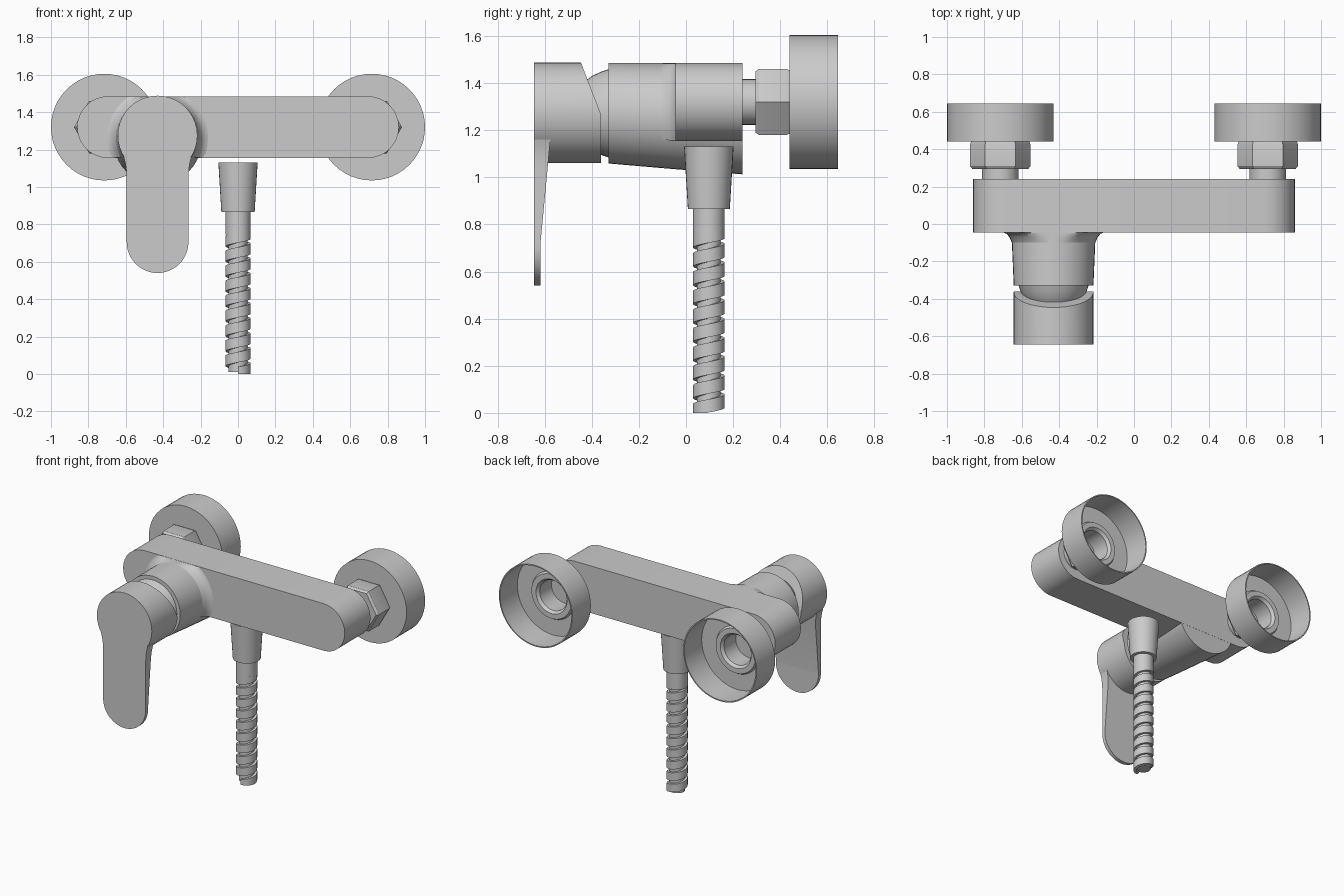
import bpy, bmesh
from math import sin, cos, pi, radians

if "Cube" in bpy.data.objects:
    bpy.data.objects.remove(bpy.data.objects["Cube"], do_unlink=True)

metal = bpy.data.materials.new("satin grey metal")
metal.use_nodes = True
GREY = (0.6, 0.6, 0.6, 1)
metal.diffuse_color = GREY
metal.node_tree.nodes["Principled BSDF"].inputs["Base Color"].default_value = GREY


def loft(name, rings, caps=(True, True), cut=None):
    """Skin equal-length rings of points, with optional end caps and a plane cut."""
    bm = bmesh.new()
    rows = [[bm.verts.new(p) for p in ring] for ring in rings]
    for a, b in zip(rows, rows[1:]):
        for i in range(len(a)):
            j = (i + 1) % len(a)
            bm.faces.new((a[i], a[j], b[j], b[i]))
    for row, wanted in zip((rows[0], rows[-1]), caps):
        if wanted:
            bm.faces.new(row)
    bmesh.ops.remove_doubles(bm, verts=bm.verts, dist=1e-5)
    if cut:
        geom = bm.verts[:] + bm.edges[:] + bm.faces[:]
        res = bmesh.ops.bisect_plane(bm, geom=geom, plane_co=cut[0],
                                     plane_no=cut[1], clear_outer=True)
        edges = [e for e in res["geom_cut"] if isinstance(e, bmesh.types.BMEdge)]
        bmesh.ops.contextual_create(bm, geom=edges)
    bmesh.ops.recalc_face_normals(bm, faces=bm.faces)
    mesh = bpy.data.meshes.new(name)
    bm.to_mesh(mesh)
    bm.free()
    mesh.materials.append(metal)
    mesh.shade_smooth()
    mesh.set_sharp_from_angle(angle=radians(30))
    obj = bpy.data.objects.new(name, mesh)
    bpy.context.collection.objects.link(obj)
    return obj


def ring_y(x, y, z, r, n=40):
    return [(x + r * cos(2 * pi * i / n), y, z + r * sin(2 * pi * i / n)) for i in range(n)]


def ring_z(x, y, z, r, n=32):
    return [(x + r * cos(2 * pi * i / n), y + r * sin(2 * pi * i / n), z) for i in range(n)]


# Bar body: a stadium pushed through in depth
BODY_Z, BODY_R, BODY_X = 1.32, 0.165, 0.695


def stadium(y):
    pts = []
    for side in (0, 1):
        cx = BODY_X * (1 - 2 * side)
        for i in range(17):
            a = -pi / 2 + pi * side + pi * i / 16
            pts.append((cx + BODY_R * cos(a), y, BODY_Z + BODY_R * sin(a)))
    return pts


loft("bar_body", [stadium(-0.045), stadium(0.24)])

# Valve housing that widens and drops toward the back
VX = -0.43
loft("valve_housing", [ring_y(VX, -0.33, 1.272, 0.213), ring_y(VX, -0.05, 1.26, 0.225),
                       ring_y(VX, 0.239, 1.249, 0.236)])

# Blend between housing and body front, kept within the body height
fillet = []
for y, r in ((-0.045, 0.27), (-0.052, 0.252), (-0.07, 0.236), (-0.1, 0.223)):
    fillet.append([(px, py, min(max(pz, 1.157), 1.484))
                   for px, py, pz in ring_y(VX, y, 1.262, r)])
loft("housing_fillet", fillet, caps=(False, False))

# Rounded neck under the handle
loft("handle_neck", [ring_y(VX, y, 1.272, r) for y, r in
                     ((-0.32, 0.19), (-0.36, 0.177), (-0.4, 0.158), (-0.45, 0.12))])

# Handle drum with the upper back sliced off
HZ = 1.275
loft("handle_drum", [ring_y(VX, -0.645, HZ, 0.213), ring_y(VX, -0.36, HZ, 0.213)],
     cut=((VX, -0.36, 1.265), (0, 0.22, 0.085)))

# Flat lever with a round tip, tapering in thickness
stations = [(1.16, 0.181), (1.13, 0.173), (1.09, 0.167), (1.04, 0.165), (0.72, 0.165)]
for i in range(13):
    a = pi / 2 * min(i / 12, 0.99)
    stations.append((0.705 - 0.165 * sin(a), 0.165 * cos(a)))
lever = []
for z, w in stations:
    back = -0.618 + 0.04 * max(0, z - 0.72) / 0.42
    lever.append([(VX - w, -0.645, z), (VX + w, -0.645, z), (VX + w, back, z), (VX - w, back, z)])
loft("handle_lever", lever)

# Wall connections: neck, hex nut and hollow flange on each side
flange = ((0.005, 0.32), (0.105, 0.32), (0.105, 0.45), (0.12, 0.47), (0.155, 0.47),
          (0.165, 0.452), (0.277, 0.452), (0.277, 0.645), (0.285, 0.645),
          (0.285, 0.44), (0.13, 0.44))
for side, x in (("left", 0.715), ("right", -0.715)):
    loft(side + "_wall_neck", [ring_y(x, 0.23, BODY_Z, 0.097), ring_y(x, 0.31, BODY_Z, 0.097)])
    loft(side + "_hex_nut", [ring_y(x, y, BODY_Z, r, 6) for y, r in
                             ((0.295, 0.15), (0.31, 0.162), (0.425, 0.162), (0.441, 0.155))],
         caps=(True, False))
    loft(side + "_wall_flange", [ring_y(x, y, BODY_Z, r, 48) for r, y in flange],
         caps=(True, False))

# Hose: tapered connector, sleeve, core and spiral winding
HY = 0.097
loft("hose_connector", [ring_z(0, HY, z, r) for z, r in ((1.13, 0.105), (0.865, 0.089))])
loft("hose_sleeve", [ring_z(0, HY, z, 0.067) for z in (0.87, 0.745)])
loft("hose_core", [ring_z(0, HY, z, 0.05) for z in (0.75, 0.012)])

PITCH, STEPS, TURNS = 0.08, 28, 9.5
coil = []
for i in range(int(TURNS * STEPS) + 1):
    a = 2 * pi * i / STEPS - pi / 2
    mid = PITCH * i / STEPS + 0.01
    low, high = max(0, mid - 0.028), min(0.765, mid + 0.028)
    coil.append([(r * cos(a), HY + r * sin(a), z) for r, z in
                 ((0.045, low), (0.067, low), (0.067, high), (0.045, high))])
loft("hose_spiral", coil)
